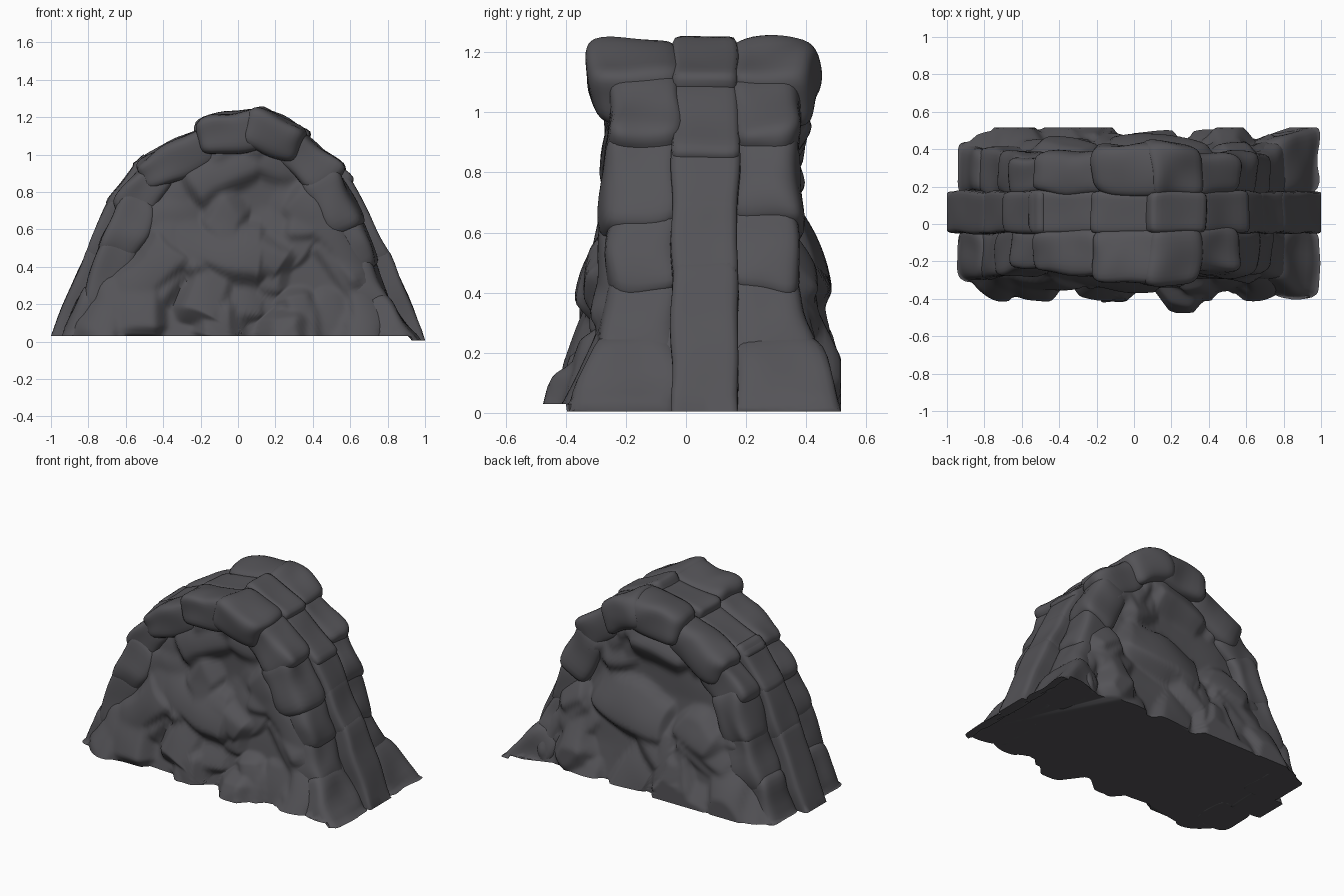
import bpy, bmesh, math, random
from mathutils import Vector, noise

if "Cube" in bpy.data.objects:
    bpy.data.objects.remove(bpy.data.objects["Cube"])

random.seed(7)
YC = 0.06          # depth centre of the three stone columns

rock = bpy.data.materials.new("dark grey rock")
rock.diffuse_color = (0.09, 0.088, 0.097, 1)
rock.use_nodes = True
rock.node_tree.nodes["Principled BSDF"].inputs["Base Color"].default_value = rock.diffuse_color


def finish(bm, name, angle):
    bmesh.ops.recalc_face_normals(bm, faces=bm.faces)
    me = bpy.data.meshes.new(name)
    bm.to_mesh(me)
    bm.free()
    me.materials.append(rock)
    me.shade_smooth()
    me.set_sharp_from_angle(angle=math.radians(angle))
    ob = bpy.data.objects.new(name, me)
    bpy.context.collection.objects.link(ob)
    return ob


def stone(name, p0, p1, ya0, yb0, ya1, yb1, depth=0.22, n=5, rough=0.03):
    """Rounded, uneven block whose outer face follows p0-p1 in the xz plane."""
    p0, p1 = Vector((p0[0], 0, p0[1])), Vector((p1[0], 0, p1[1]))
    d = (p1 - p0).normalized()
    inward = Vector((d.z, 0, -d.x))
    p0, p1 = p0 - d * 0.04, p1 + d * 0.04
    bm = bmesh.new()
    bmesh.ops.create_cube(bm, size=2)
    bmesh.ops.subdivide_edges(bm, edges=bm.edges[:], cuts=9, use_grid_fill=True)
    for v in bm.verts:
        c = v.co
        c = c / sum(abs(k) ** n for k in c) ** (1 / n)      # round the corners
        a, b, e = (c.x + 1) / 2, (c.y + 1) / 2, (1 - c.z) / 2
        q = p0.lerp(p1, a) + inward * (depth * e)
        q.y = (ya0 * (1 - a) + ya1 * a) * (1 - b) + (yb0 * (1 - a) + yb1 * a) * b
        q += noise.noise_vector(q * 5) * rough
        q.z = max(q.z, 0.005 if q.x > 0.93 else 0.03)
        q.y = min(q.y, 0.515)
        q.x = max(-1, min(1, q.x))
        v.co = q
    return finish(bm, name, 60)


# Side columns, set in from the middle one: x0, z0, x1, z1, half-depth at each end
side = [
    (-0.95, -0.04, -0.85, 0.27, 0.37, 0.35),
    (-0.84, 0.22, -0.72, 0.55, 0.36, 0.33),
    (-0.74, 0.52, -0.63, 0.78, 0.34, 0.32),
    (-0.67, 0.78, -0.49, 0.97, 0.31, 0.30),
    (-0.54, 0.98, -0.20, 1.14, 0.32, 0.32),
    (-0.19, 1.20, 0.13, 1.245, 0.37, 0.37),
    (0.13, 1.25, 0.35, 1.15, 0.39, 0.36),
    (0.34, 1.13, 0.56, 0.95, 0.31, 0.32),
    (0.53, 0.93, 0.66, 0.68, 0.32, 0.34),
    (0.64, 0.68, 0.74, 0.44, 0.31, 0.33),
    (0.71, 0.46, 0.82, 0.20, 0.32, 0.38),
    (0.80, 0.25, 1.00, -0.04, 0.38, 0.49),
]
for i, (x0, z0, x1, z1, w0, w1) in enumerate(side):
    stone(f"front_rim_stone_{i}", (x0, z0), (x1, z1), YC - w0, -0.02, YC - w1, -0.02)
    stone(f"back_rim_stone_{i}", (x0, z0), (x1, z1), 0.15, YC + w0, 0.15, YC + w1)

# Middle column
mid = [
    (-1.015, -0.01, -0.81, 0.50), (-0.81, 0.49, -0.69, 0.76),
    (-0.69, 0.77, -0.53, 0.98), (-0.54, 0.97, -0.20, 1.12),
    (-0.20, 1.17, 0.14, 1.22), (0.13, 1.25, 0.36, 1.14),
    (0.36, 1.10, 0.60, 0.89), (0.58, 0.90, 0.70, 0.68),
    (0.69, 0.70, 0.80, 0.49), (0.80, 0.50, 1.02, -0.02),
]
for i, (x0, z0, x1, z1) in enumerate(mid):
    stone(f"middle_rim_stone_{i}", (x0, z0), (x1, z1), -0.05, 0.175, -0.05, 0.175, n=10, rough=0.012)

# Core: arch profile filled with a broken front and back wall
arch = [(-0.92, 0.03), (-0.74, 0.42), (-0.62, 0.72), (-0.47, 0.92), (-0.2, 1.08),
        (0.1, 1.17), (0.3, 1.11), (0.52, 0.9), (0.62, 0.67), (0.71, 0.42), (0.9, 0.03)]


def arch_point(t):
    f = t * (len(arch) - 1)
    i = min(int(f), len(arch) - 2)
    f -= i
    return [arch[i][k] * (1 - f) + arch[i + 1][k] * f for k in (0, 1)]


def make_plates(n):
    """Tilted stone plates: x, z, height, tilts, angle, half length, half width."""
    out = []
    for _ in range(n):
        z = random.uniform(0, 1.15)
        hw = 0.95 * math.sqrt(max(0, 1 - (z / 1.25) ** 2))
        x = random.uniform(-hw, hw)
        if z > 0.3:
            ang = -math.copysign(random.uniform(0.1, 0.9), x)
        else:
            ang = random.uniform(1.2, 1.9)
        out.append((x, z, random.uniform(-0.02, 0.04), random.uniform(-0.2, 0.2),
                    random.uniform(-0.4, 0.1), ang,
                    random.uniform(0.08, 0.2), random.uniform(0.04, 0.1)))
    return out


def bump(plates, x, z):
    """The highest plate wins, leaving ledges and creases between."""
    n = noise.noise_vector(Vector((x * 4, z * 4, 3)))
    x, z = x + n.x * 0.06, z + n.y * 0.06
    best = -0.04
    for sx, sz, h, gx, gz, a, lu, lv in plates:
        dx, dz = x - sx, z - sz
        u = dx * math.cos(a) + dz * math.sin(a)
        v = -dx * math.sin(a) + dz * math.cos(a)
        out = max(0, abs(u) - lu) + max(0, abs(v) - lv)
        best = max(best, h + gx * dx + gz * dz - 0.9 * out - 1.2 * v * v - 0.4 * u * u)
    return min(best, 0.1) + n.z * 0.012


front = make_plates(60) + [(-0.12, 0.53, 0.05, 0.05, -0.2, -0.15, 0.25, 0.12),
                           (0.22, 0.0, 0.11, 0.25, -0.3, 1.5, 0.1, 0.06),
                           (0.5, 0.55, 0.04, 0.1, 0.1, -0.85, 0.3, 0.07)]
back = make_plates(60) + [(0.1, 0.55, 0.05, 0, -0.2, 0.2, 0.25, 0.12)]

T, R = 150, 48
bm = bmesh.new()
rows = []
for i in range(T + 1):
    ax, az = arch_point(i / T)
    row = []
    for s in range(2 * R + 2):
        is_front = s <= R
        r = (s if is_front else 2 * R + 1 - s) / R
        x, z = ax * r, 0.03 + (az - 0.03) * r
        w = 0.325 + 0.12 * max(0, 1 - z / 0.65) ** 1.2
        w = (w + bump(front if is_front else back, x, z)) * (1 - 0.26 * r ** 8)
        y = YC - w if is_front else YC + w
        row.append(bm.verts.new((x, max(y, -0.515), z)))
    rows.append(row)
for a, b in zip(rows, rows[1:]):
    for s in range(2 * R + 1):
        bm.faces.new((a[s], a[s + 1], b[s + 1], b[s]))
bmesh.ops.remove_doubles(bm, verts=bm.verts, dist=0.0005)
bmesh.ops.smooth_vert(bm, verts=[v for v in bm.verts if v.co.z > 0.04], factor=0.5,
                      use_axis_y=True)
for v in bm.verts:          # flat cut at the back
    v.co.y = min(v.co.y, 0.515)
# underside
bmesh.ops.holes_fill(bm, edges=[e for e in bm.edges if e.is_boundary], sides=0)
finish(bm, "rock_core", 65)
